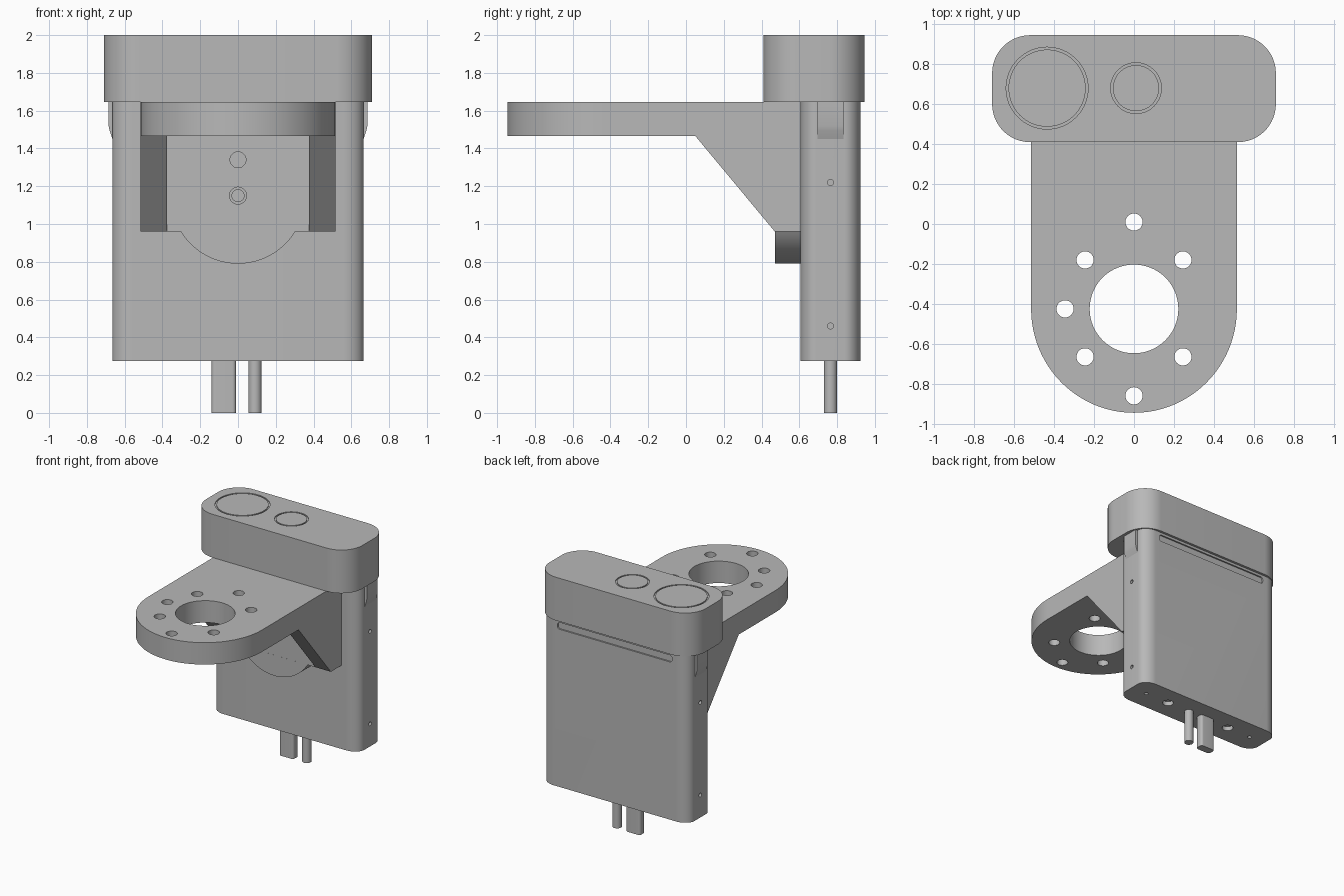
import bpy
import bmesh
from math import sin, cos, pi
from mathutils import Matrix, Vector

cube = bpy.data.objects.get("Cube")
if cube:
    bpy.data.objects.remove(cube, do_unlink=True)

grey = bpy.data.materials.new("plain grey")
grey.use_nodes = True
grey.diffuse_color = (0.48, 0.48, 0.48, 1)
grey.node_tree.nodes["Principled BSDF"].inputs["Base Color"].default_value = grey.diffuse_color

# Which world axes a flat profile's u, v and extrusion run along
AXES = {"z": ((1, 0, 0), (0, 1, 0), (0, 0, 1)),
        "y": ((1, 0, 0), (0, 0, 1), (0, 1, 0)),
        "x": ((0, 1, 0), (0, 0, 1), (1, 0, 0))}


def arc(cu, cv, ru, rv, start, end, steps=16):
    return [(cu + ru * cos(start + (end - start) * i / steps),
             cv + rv * sin(start + (end - start) * i / steps)) for i in range(steps + 1)]


def rounded(u0, u1, v0, v1, ru, rv=None, steps=14):
    """Rectangle outline with elliptical corners."""
    rv = rv or ru
    pts = []
    corners = [(u1 - ru, v1 - rv), (u0 + ru, v1 - rv), (u0 + ru, v0 + rv), (u1 - ru, v0 + rv)]
    for k, (u, v) in enumerate(corners):
        pts += arc(u, v, ru, rv, k * pi / 2, (k + 1) * pi / 2, steps)
    return pts


def prism(name, outline, lo, hi, axis="z"):
    """Extrude a flat outline between lo and hi along an axis."""
    a, b, c = (Vector(d) for d in AXES[axis])
    bm = bmesh.new()
    base = [bm.verts.new(a * u + b * v + c * lo) for u, v in outline]
    face = bm.faces.new(base)
    moved = bmesh.ops.extrude_face_region(bm, geom=[face])["geom"]
    bmesh.ops.translate(bm, vec=c * (hi - lo),
                        verts=[g for g in moved if isinstance(g, bmesh.types.BMVert)])
    bmesh.ops.remove_doubles(bm, verts=bm.verts[:], dist=0.0001)
    bmesh.ops.recalc_face_normals(bm, faces=bm.faces[:])
    mesh = bpy.data.meshes.new(name)
    bm.to_mesh(mesh)
    bm.free()
    mesh.materials.append(grey)
    obj = bpy.data.objects.new(name, mesh)
    bpy.context.collection.objects.link(obj)
    return obj


def disc(name, u, v, r, lo, hi, axis="z", steps=40):
    return prism(name, arc(u, v, r, r, 0, 2 * pi, steps)[:-1], lo, hi, axis)


def combine(obj, tools, operation="DIFFERENCE"):
    """Apply booleans one by one and discard the tools."""
    for tool in tools:
        mod = obj.modifiers.new("combine", "BOOLEAN")
        mod.operation = operation
        mod.solver = "EXACT"
        mod.object = tool
        tool.hide_render = True
        bpy.context.view_layer.objects.active = obj
        bpy.ops.object.modifier_apply(modifier=mod.name)
        bpy.data.objects.remove(tool, do_unlink=True)


def smooth(obj):
    bpy.ops.object.select_all(action="DESELECT")
    obj.select_set(True)
    bpy.context.view_layer.objects.active = obj
    bpy.ops.object.shade_smooth_by_angle(angle=0.5)


# Main housing with side, bottom and rear recesses
body_y = 0.765
body = prism("housing", rounded(-0.665, 0.665, 0.605, 0.925, 0.11, 0.085), 0.275, 1.645)
cuts = [prism("rear_slot", rounded(-0.52, 0.52, 1.57, 1.625, 0.02), 0.913, 0.95, "y")]
for side in (-1, 1):
    lo, hi = sorted((side * 0.63, side * 0.7))
    for z in (0.46, 1.22):
        cuts.append(disc("side_hole", body_y, z, 0.016, lo, hi, "x", 20))
    cuts.append(disc("bottom_socket", side * 0.3, body_y, 0.042, 0.25, 0.31))
    cuts.append(disc("bottom_screw_hole", side * 0.52, body_y, 0.015, 0.25, 0.31, steps=20))
combine(body, cuts)
smooth(body)

# Tapered side swellings below the cap
for side, label in ((1, "left"), (-1, "right")):
    profile = [(side * 0.65, 1.645), (side * 0.685, 1.645), (side * 0.685, 1.52),
               (side * 0.68, 1.495), (side * 0.665, 1.45), (side * 0.65, 1.44)]
    smooth(prism(label + "_side_swelling", profile, 0.695, 0.835, "y"))

# Cap with two fine ring grooves on top
cap = prism("cap", rounded(-0.71, 0.71, 0.41, 0.945, 0.19, steps=20), 1.645, 2)
for x, r in ((-0.435, 0.205), (0.01, 0.127)):
    ring = disc("ring_groove", x, 0.68, r, 1.992, 2.02, steps=64)
    combine(ring, [disc("ring_core", x, 0.68, r - 0.012, 1.9, 2.1, steps=64)])
    combine(cap, [ring])
smooth(cap)

# Mounting plate with a round front, large opening and bolt holes
centre = -0.425
plate = prism("mounting_plate",
              [(0.515, 0.605), (-0.515, 0.605)] + arc(0, centre, 0.515, 0.52, pi, 2 * pi, 48),
              1.465, 1.645)
holes = [(0, 0.01), (0.245, -0.18), (-0.245, -0.18), (0.245, -0.665),
         (-0.245, -0.665), (0, -0.86), (-0.345, centre)]
combine(plate, [disc("opening", 0, centre, 0.222, 1.4, 1.7, steps=64)]
        + [disc("bolt_hole", x, y, 0.043, 1.4, 1.7, steps=32) for x, y in holes])
smooth(plate)

# Triangular gussets under the plate
gusset_profile = [(0.05, 1.465), (0.47, 0.96), (0.605, 0.96), (0.605, 1.465)]
for label, lo in (("left", 0.375), ("right", -0.515)):
    prism(label + "_gusset", gusset_profile, lo, lo + 0.14, "x")

# Backing plate with a round boss and two fixing holes
square = [(-0.375, 0.96), (0.375, 0.96), (0.375, 1.465), (-0.375, 1.465)]
backing = prism("backing_plate", square, 0.47, 0.605, "y")
boss = arc(0, 1.145, 0.355, 0.355, pi + 0.549, 2 * pi - 0.549, 40)
smooth(prism("round_boss", boss, 0.47, 0.605, "y"))
combine(backing, [disc("upper_fixing", 0, 1.34, 0.042, 0.44, 0.48, "y"),
                  disc("lower_fixing", 0, 1.15, 0.045, 0.44, 0.485, "y"),
                  disc("lower_fixing_bore", 0, 1.15, 0.032, 0.44, 0.56, "y")])
smooth(backing)

# Blade and rod below the housing
smooth(prism("blade", rounded(-0.14, -0.01, 0.732, 0.798, 0.02, steps=8), 0, 0.3))
smooth(disc("rod", 0.09, body_y, 0.035, 0, 0.3))
